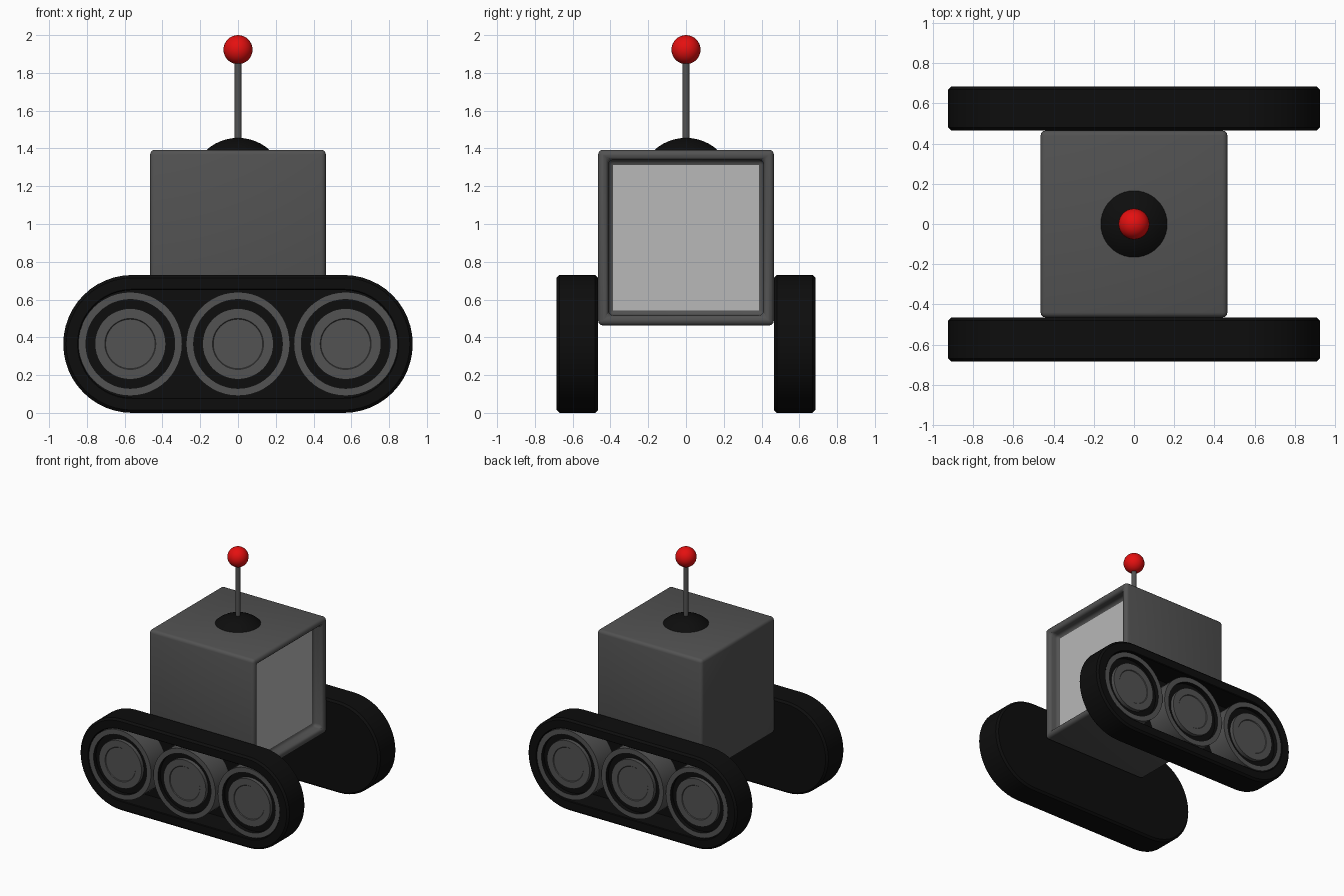
import bpy, bmesh, math
from mathutils import Matrix

if "Cube" in bpy.data.objects:
    bpy.data.objects.remove(bpy.data.objects["Cube"])


def material(name, r, g, b):
    m = bpy.data.materials.new(name)
    m.diffuse_color = (r, g, b, 1)
    m.use_nodes = True
    m.node_tree.nodes["Principled BSDF"].inputs["Base Color"].default_value = m.diffuse_color
    return m


GREY = material("dark grey", 0.085, 0.085, 0.085)
BLACK = material("black", 0.004, 0.004, 0.004)
LIGHT = material("light grey", 0.48, 0.48, 0.48)
RED = material("red", 0.78, 0.005, 0.005)


def finish(name, bm, mats, angle=35):
    bmesh.ops.recalc_face_normals(bm, faces=bm.faces[:])
    me = bpy.data.meshes.new(name)
    bm.to_mesh(me)
    bm.free()
    ob = bpy.data.objects.new(name, me)
    bpy.context.collection.objects.link(ob)
    for m in mats:
        me.materials.append(m)
    bpy.ops.object.select_all(action='DESELECT')
    ob.select_set(True)
    bpy.context.view_layer.objects.active = ob
    bpy.ops.object.shade_smooth_by_angle(angle=math.radians(angle))
    return ob


def loft(name, rings, mats, centre=(0, 0), half=0.0, side=1, black_bands=(), n=48):
    """Skin (radius, y) rings of circles, or of stadiums when half > 0."""
    bm = bmesh.new()
    loops = []
    for r, y in rings:
        loop = []
        for end in (1, -1):
            for i in range(n // 2 + (1 if half else 0)):
                a = -math.pi / 2 + 2 * math.pi * i / n + (0 if end > 0 else math.pi)
                loop.append(bm.verts.new((centre[0] + end * half + r * math.cos(a),
                                          side * y, centre[1] + r * math.sin(a))))
        loops.append(loop)
    for k, (a, b) in enumerate(zip(loops, loops[1:])):
        for i in range(len(a)):
            j = (i + 1) % len(a)
            f = bm.faces.new((a[i], a[j], b[j], b[i]))
            f.material_index = 1 if k in black_bands else 0
    bm.faces.new(loops[0])
    bm.faces.new(loops[-1])
    return finish(name, bm, mats)


# Body: rounded cube with a recessed screen on the +x face
bm = bmesh.new()
bmesh.ops.create_cube(bm, size=0.93, matrix=Matrix.Translation((0, 0, 0.928)))
bm.faces.ensure_lookup_table()
front = max(bm.faces, key=lambda f: f.calc_center_median().x)
bmesh.ops.recalc_face_normals(bm, faces=bm.faces[:])
bmesh.ops.inset_individual(bm, faces=[front], thickness=0.075)
bmesh.ops.inset_individual(bm, faces=[front], thickness=0.002, depth=-0.08)
sharp = [e for e in bm.edges if len(e.link_faces) == 2 and e.calc_face_angle() > 0.5]
bmesh.ops.inset_individual(bm, faces=[front], thickness=0.033)
front.material_index = 1
bmesh.ops.bevel(bm, geom=sharp, offset=0.025, segments=3, profile=0.5, affect='EDGES')
finish("body", bm, [GREY, LIGHT])

# Tracks with hollow outer side, and three wheels in each
TRACK = [(0.35, 0.466), (0.365, 0.481), (0.365, 0.67), (0.35, 0.685),
         (0.29, 0.685), (0.285, 0.68), (0.285, 0.49)]
WHEEL = [(0.275, 0.485), (0.275, 0.678), (0.235, 0.678), (0.235, 0.645),
         (0.188, 0.645), (0.188, 0.675), (0.135, 0.675), (0.131, 0.67)]
for side, label in ((-1, "right"), (1, "left")):
    loft(label + "_track", TRACK, [BLACK], (0, 0.365), 0.56, side)
    for i, x in enumerate((-0.57, 0, 0.57)):
        loft(f"{label}_wheel_{i + 1}", WHEEL, [GREY, BLACK], (x, 0.365), 0, side, (2, 3))

# Antenna base: shallow spherical cap
h, w = 0.065, 0.168
R = (w * w + h * h) / (2 * h)
bm = bmesh.new()
top = math.asin(w / R)
prev = None
for k in range(7):
    a = top * (1 - k / 6.3)
    ring = [bm.verts.new((R * math.sin(a) * math.cos(t * math.pi / 20),
                          R * math.sin(a) * math.sin(t * math.pi / 20),
                          1.391 + h - R + R * math.cos(a))) for t in range(40)]
    if prev:
        for i in range(40):
            j = (i + 1) % 40
            bm.faces.new((prev[i], prev[j], ring[j], ring[i]))
    else:
        bm.faces.new(ring)
    prev = ring
bm.faces.new(prev)
finish("antenna_base", bm, [BLACK])

# Antenna rod and ball
bm = bmesh.new()
bmesh.ops.create_cone(bm, cap_ends=True, segments=24, radius1=0.019, radius2=0.019,
                      depth=0.45, matrix=Matrix.Translation((0, 0, 1.655)))
finish("antenna_rod", bm, [GREY])
bm = bmesh.new()
bmesh.ops.create_uvsphere(bm, u_segments=32, v_segments=16, radius=0.077,
                          matrix=Matrix.Translation((0, 0, 1.923)))
finish("antenna_ball", bm, [RED])
